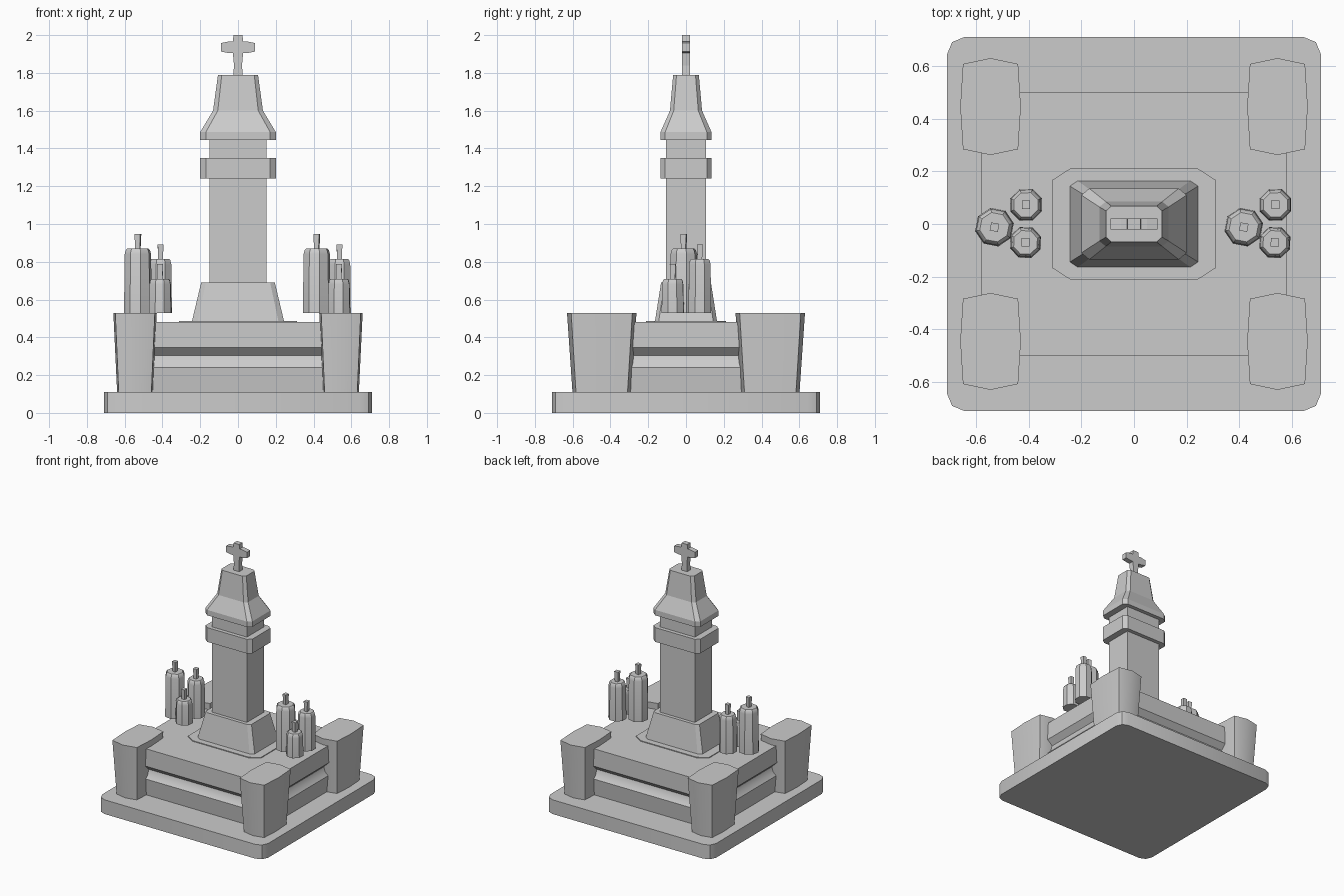
import bpy, bmesh
from math import cos, sin, pi, radians

if "Cube" in bpy.data.objects:
    bpy.data.objects.remove(bpy.data.objects["Cube"])

def loft(name, rings, smooth=None):
    """Skin a stack of equal-length point rings and cap both ends."""
    bm = bmesh.new()
    vs = [[bm.verts.new(p) for p in r] for r in rings]
    n = len(rings[0])
    for a, b in zip(vs, vs[1:]):
        for i in range(n):
            j = (i + 1) % n
            bm.faces.new((a[i], a[j], b[j], b[i]))
    bm.faces.new(vs[0][::-1])
    bm.faces.new(vs[-1])
    bmesh.ops.recalc_face_normals(bm, faces=bm.faces[:])
    me = bpy.data.meshes.new(name)
    bm.to_mesh(me)
    bm.free()
    ob = bpy.data.objects.new(name, me)
    bpy.context.collection.objects.link(ob)
    if smooth:
        bpy.ops.object.select_all(action='DESELECT')
        ob.select_set(True)
        bpy.context.view_layer.objects.active = ob
        bpy.ops.object.shade_smooth_by_angle(angle=radians(smooth))
    return ob

def rect(z, hx, hy, cx=0, cy=0):
    """Rectangle ring with corners cut by cx, cy."""
    if not cx:
        return [(-hx, -hy, z), (hx, -hy, z), (hx, hy, z), (-hx, hy, z)]
    q = [(hx, hy - cy), (hx - cx, hy)]
    pts = q + [(-x, y) for x, y in q[::-1]]
    pts += [(-x, -y) for x, y in pts]
    return [(x, y, z) for x, y in pts]

def rounded(z, h, r, seg):
    """Square ring with rounded corners."""
    pts = []
    for k, (sx, sy) in enumerate([(1, 1), (-1, 1), (-1, -1), (1, -1)]):
        for i in range(seg + 1):
            a = pi / 2 * (k + i / seg)
            pts.append((sx * (h - r) + r * cos(a), sy * (h - r) + r * sin(a), z))
    return pts

# Ground slab
loft("base_slab", [rounded(z, 0.71, 0.065, 2) for z in (0, 0.11)], 35)

# Plinth with a hollow moulding around its middle
profile = [(0.11, 0.025), (0.24, 0.01), (0.265, 0.03), (0.305, 0.04), (0.345, 0), (0.48, 0)]
loft("plinth", [rect(z, 0.58 - d, 0.5 - d) for z, d in profile], 40)

# Corner posts, flaring upward with slightly bowed sides
def post_ring(cx, cy, z, hx, hy):
    pts = [(1, 0), (.91, .88), (0, 1), (-.91, .88), (-1, 0), (-.91, -.88), (0, -1), (.91, -.88)]
    return [(cx + hx * x, cy + hy * y, z) for x, y in pts]

for sx, nx in ((-1, "left"), (1, "right")):
    for sy, ny in ((-1, "front"), (1, "back")):
        c = (sx * 0.545, sy * 0.446)
        loft(f"corner_post_{ny}_{nx}",
             [post_ring(*c, 0.11, 0.095, 0.155), post_ring(*c, 0.53, 0.115, 0.184)], 30)

# Pillar: foot plate, pedestal, shaft, collar and cap
loft("foot_plate", [rect(z, 0.312, 0.211, 0.07, 0.045) for z in (0.475, 0.486)])
loft("pedestal", [rect(0.48, 0.245, 0.165, 0.03, 0.02), rect(0.69, 0.195, 0.132, 0.025, 0.018)])
loft("shaft", [rect(z, 0.15, 0.105) for z in (0.68, 1.46)])
loft("collar", [rect(z, 0.2, 0.135, 0.03, 0.025) for z in (1.24, 1.35)])
loft("cap", [rect(1.445, 0.2, 0.135, 0.03, 0.025), rect(1.487, 0.2, 0.135, 0.03, 0.025),
             rect(1.60, 0.132, 0.085, 0.025, 0.02), rect(1.79, 0.106, 0.068, 0.02, 0.018)])

# Cross: outline in the front plane, given depth
half = [(0.025, 1.785), (0.021, 1.84), (0.027, 1.905), (0.05, 1.905), (0.09, 1.913),
        (0.09, 1.958), (0.05, 1.966), (0.027, 1.966), (0.024, 2.0)]
outline = half + [(-x, z) for x, z in half[::-1]]
loft("cross", [[(x, y, z) for x, z in outline] for y in (-0.02, 0.02)])

# Candles: one group of three, repeated on each side
def ngon(cx, cy, z, r, n, turn):
    return [(cx + r * cos(turn + 2 * pi * i / n), cy + r * sin(turn + 2 * pi * i / n), z)
            for i in range(n)]

group = [("tall", -0.53, -0.012, 0.075, 0.87, 0.2),
         ("medium", -0.41, 0.073, 0.065, 0.815, 0.4),
         ("short", -0.412, -0.07, 0.063, 0.71, 0.35)]
for side, dx in (("left", 0), ("right", 0.947)):
    for size, x, y, r, top, turn in group:
        x += dx
        loft(f"candle_{size}_{side}",
             [ngon(x, y, z, s, 8, turn) for z, s in
              ((0.53, r), (top - 0.03, r * 0.95), (top - 0.008, r * 0.87), (top, r * 0.76))], 30)
        loft(f"wick_{size}_{side}",
             [ngon(x, y, z, s, 4, turn + 0.4) for z, s in
              ((top - 0.01, 0.017), (top + 0.077, 0.022))])
